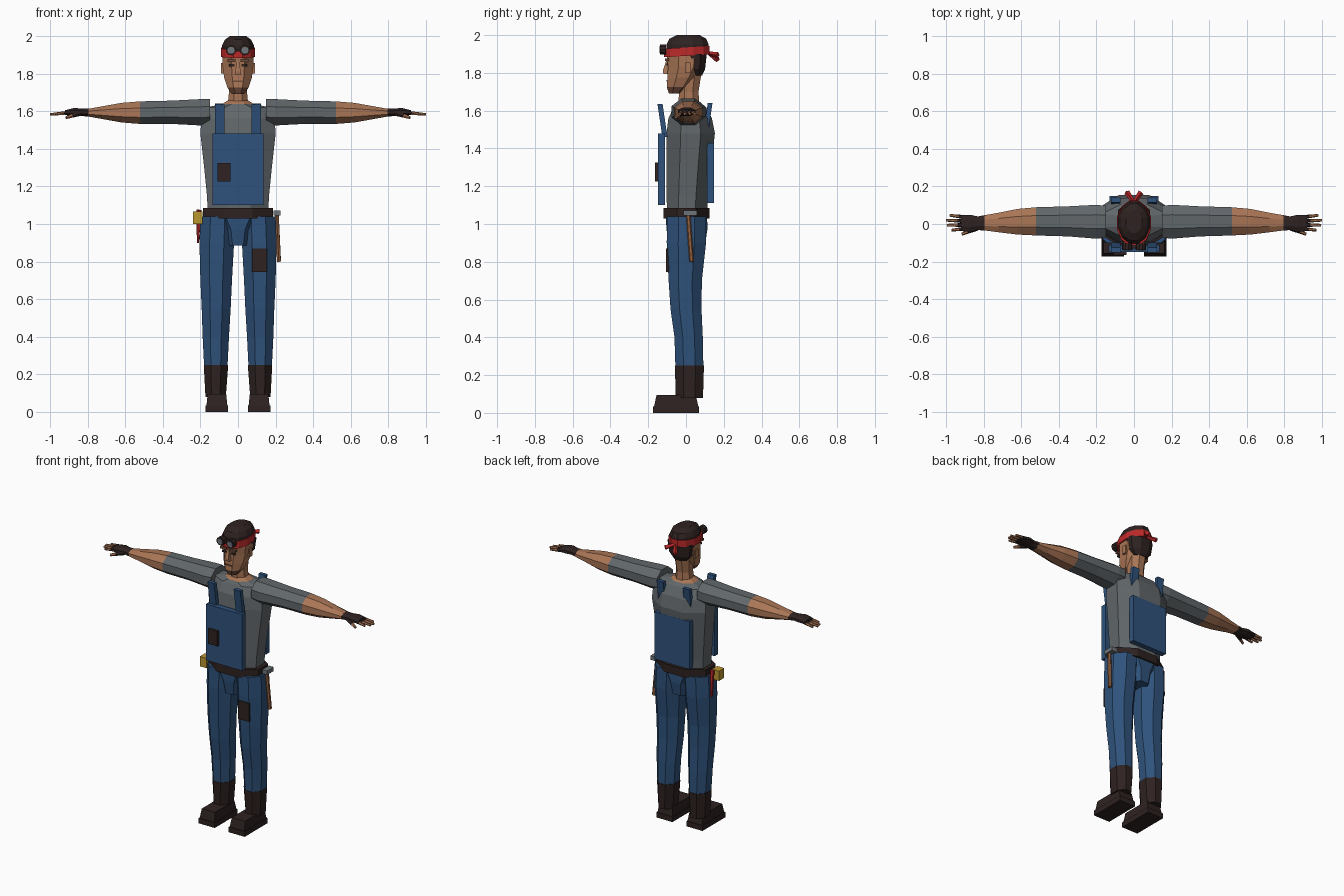
import bpy, bmesh, math
from mathutils import Vector, Matrix

cube = bpy.data.objects.get("Cube")
if cube:
    bpy.data.objects.remove(cube, do_unlink=True)


def material(name, rgb):
    m = bpy.data.materials.new(name)
    m.use_nodes = True
    m.diffuse_color = (*rgb, 1)
    m.node_tree.nodes["Principled BSDF"].inputs["Base Color"].default_value = (*rgb, 1)
    return m


BLUE = material("denim blue", (0.028, 0.085, 0.2))
GRAY = material("shirt gray", (0.12, 0.135, 0.145))
SKIN = material("skin", (0.4, 0.18, 0.092))
DARK = material("dark leather", (0.027, 0.016, 0.015))
RED = material("bandana red", (0.5, 0.022, 0.022))
YELLOW = material("tape yellow", (0.5, 0.31, 0.03))
WOOD = material("handle wood", (0.3, 0.12, 0.05))
STEEL = material("steel", (0.16, 0.18, 0.2))
STUBBLE = material("stubble", (0.17, 0.075, 0.045))


def finish(name, bm, mats):
    bmesh.ops.recalc_face_normals(bm, faces=bm.faces)
    mesh = bpy.data.meshes.new(name)
    bm.to_mesh(mesh)
    bm.free()
    for m in mats:
        mesh.materials.append(m)
    ob = bpy.data.objects.new(name, mesh)
    bpy.context.collection.objects.link(ob)
    return ob


def loft(name, rings, mats, axis="z", side=1, n=8):
    """Skin rings (centre xyz, two radii); mats gives one colour per band."""
    bm = bmesh.new()
    used = list(dict.fromkeys(mats))
    grow = 1 / math.cos(math.pi / n)
    loops = []
    for x, y, z, a, b in rings:
        loop = []
        for i in range(n):
            t = (i + 0.5) * 2 * math.pi / n
            u, v = a * grow * math.cos(t), b * grow * math.sin(t)
            p = {"z": (x + u, y + v, z), "x": (x, y + u, z + v), "y": (x + u, y, z + v)}[axis]
            loop.append(bm.verts.new((p[0] * side, p[1], p[2])))
        loops.append(loop)
    for k in range(len(loops) - 1):
        lo, hi = loops[k], loops[k + 1]
        for i in range(n):
            j = (i + 1) % n
            f = bm.faces.new((lo[i], lo[j], hi[j], hi[i]))
            f.material_index = used.index(mats[min(k, len(mats) - 1)])
    bm.faces.new(loops[0])
    bm.faces.new(loops[-1]).material_index = used.index(mats[-1])
    return finish(name, bm, used)


def box(name, lo, hi, mat, taper=1.0, shift=0.0, side=1):
    """Box between two corners; the top may narrow and shift along y."""
    bm = bmesh.new()
    bmesh.ops.create_cube(bm, size=1)
    c, d = (Vector(lo) + Vector(hi)) / 2, Vector(hi) - Vector(lo)
    for v in bm.verts:
        k, dy = (taper, shift) if v.co.z > 0 else (1, 0)
        v.co = Vector(((c.x + v.co.x * d.x * k) * side, c.y + v.co.y * d.y * k + dy, c.z + v.co.z * d.z))
    return finish(name, bm, [mat])


def bar(name, a, b, r, mats, r2=None, side=1, n=6, split=0.5):
    """Tapered rod between two points, optionally in two colours."""
    a, b = Vector(a), Vector(b)
    bm = bmesh.new()
    r2 = r if r2 is None else r2
    stops = [0, 1] if len(mats) == 1 else [0, split, 1]
    rot = (b - a).to_track_quat("Z", "Y").to_matrix()
    loops = []
    for t in stops:
        rad = r + (r2 - r) * t
        ring = [a.lerp(b, t) + rot @ Vector((rad * math.cos(q), rad * math.sin(q), 0))
                for q in (i * 2 * math.pi / n for i in range(n))]
        loops.append([bm.verts.new((p.x * side, p.y, p.z)) for p in ring])
    for k in range(len(loops) - 1):
        for i in range(n):
            j = (i + 1) % n
            f = bm.faces.new((loops[k][i], loops[k][j], loops[k + 1][j], loops[k + 1][i]))
            f.material_index = k
    bm.faces.new(loops[0])
    bm.faces.new(loops[-1]).material_index = len(mats) - 1
    return finish(name, bm, mats)


# Torso, pelvis and belt
loft("shirt_torso", [(0, .005, 1.05, .16, .105), (0, .007, 1.15, .165, .11), (0, .015, 1.3, .18, .118),
                     (0, .025, 1.48, .2, .128), (0, .022, 1.56, .195, .115), (0, .02, 1.62, .17, .085),
                     (0, .015, 1.638, .085, .068), (0, .013, 1.656, .055, .05)],
     [GRAY] * 5 + [GRAY, SKIN])
loft("pelvis", [(0, .005, .885, .07, .095), (0, .005, .97, .09, .108), (0, .002, 1.05, .17, .11)], [BLUE])
loft("belt", [(0, .002, 1.03, .187, .122), (0, .002, 1.085, .187, .122)], [DARK])

# Overall bibs, straps, pocket and knee patch
box("front_bib", (-.135, -.148, 1.1), (.135, -.112, 1.48), BLUE)
box("back_bib", (-.13, .112, 1.11), (.13, .148, 1.43), BLUE)
box("bib_pocket", (-.11, -.165, 1.225), (-.04, -.147, 1.325), DARK)
box("knee_patch", (.075, -.106, .745), (.155, -.08, .87), DARK)

for s, tag in ((1, "left"), (-1, "right")):
    box(tag + "_front_strap", (.073, -.125, 1.46), (.122, -.098, 1.635), BLUE, shift=-.026, side=s)
    box(tag + "_back_strap", (.073, .085, 1.43), (.122, .11, 1.64), BLUE, shift=.03, side=s)

    # Legs and boots
    loft(tag + "_trouser_leg", [(.118, .018, .24, .062, .074), (.118, .014, .4, .07, .075),
                                (.116, 0, .55, .077, .082), (.116, -.004, .7, .084, .088),
                                (.113, .002, .9, .092, .104), (.108, .003, 1.04, .092, .104)], [BLUE], side=s)
    loft(tag + "_boot_shaft", [(.119, .018, .08, .054, .072), (.117, .018, .25, .065, .077)], [DARK], side=s)
    box(tag + "_boot_sole", (.052, -.174, 0), (.172, .07, .035), DARK, side=s)
    box(tag + "_boot_foot", (.056, -.17, .03), (.168, .066, .095), DARK, taper=.88, side=s)

    # Arms: short sleeve, bare forearm, glove
    loft(tag + "_arm", [(.15, .012, 1.597, .085, .068), (.2, .012, 1.594, .09, .07), (.35, .014, 1.594, .08, .062),
                        (.52, .014, 1.592, .075, .06), (.62, .012, 1.592, .068, .052),
                        (.72, .008, 1.592, .052, .034), (.81, .006, 1.592, .038, .018)],
         [GRAY] * 3 + [SKIN] * 3, axis="x", side=s)
    loft(tag + "_glove", [(.795, .006, 1.592, .041, .021), (.83, .004, 1.594, .036, .02),
                          (.87, .003, 1.596, .046, .021), (.92, .005, 1.592, .042, .013)],
         [DARK], axis="x", side=s)
    for i, reach in enumerate((.97, .995, 1.0, .98)):
        y = -.026 + i * .021
        bar(f"{tag}_finger_{i + 1}", (.905, y, 1.592), (reach, y * 1.25, 1.583), .011, [DARK, SKIN],
            r2=.007, side=s, split=.35)
    bar(tag + "_thumb", (.835, -.02, 1.59), (.915, -.054, 1.565), .016, [DARK, SKIN], r2=.008, side=s, split=.6)

    # Face and headgear pairs
    box(tag + "_ear", (.072, -.004, 1.8), (.09, .025, 1.855), SKIN, side=s)
    box(tag + "_eye", (.018, -.1025, 1.838), (.048, -.094, 1.85), DARK, side=s)
    box(tag + "_brow", (.014, -.11, 1.862), (.056, -.09, 1.876), STUBBLE, side=s)
    bar(tag + "_goggle", (.037, -.105, 1.924), (.037, -.138, 1.924), .028, [DARK], side=s, n=10)
    bar(tag + "_goggle_lens", (.037, -.136, 1.924), (.037, -.141, 1.924), .019, [STEEL], side=s, n=10)
    bar(tag + "_bandana_tail", (.002, .118, 1.905), (.038, .168, 1.882 + .012 * s), .009, [RED],
        r2=.016, side=s, n=4)

# Neck and head
loft("neck", [(0, .016, 1.63, .055, .055), (0, .014, 1.7, .048, .052), (0, .02, 1.8, .055, .062)], [SKIN])
loft("head", [(0, -.06, 1.69, .032, .03), (0, -.04, 1.725, .056, .062), (0, -.018, 1.775, .073, .08),
              (0, 0, 1.83, .081, .096), (0, .003, 1.9, .083, .104)], [STUBBLE, SKIN, SKIN, SKIN])
loft("nose", [(0, -.098, 1.795, .018, .022), (0, -.1, 1.812, .014, .022), (0, -.095, 1.865, .007, .01)],
     [SKIN], n=4)
box("mouth", (-.026, -.104, 1.755), (.026, -.085, 1.763), STUBBLE)
loft("hair", [(0, .055, 1.785, .045, .03), (0, .052, 1.82, .074, .049), (0, .05, 1.9, .086, .06)], [DARK])

# Cap, bandana and goggle bridge
loft("cap", [(0, .008, 1.9, .084, .112), (0, .008, 1.95, .084, .112), (0, .01, 1.98, .07, .098),
             (0, .012, 2.0, .042, .06)], [DARK], n=12)
band = loft("bandana", [(0, .004, 1.89, .091, .121), (0, .004, 1.935, .09, .12)], [RED], n=12)
for v in band.data.vertices:
    v.co.z += v.co.y * .06
box("goggle_bridge", (-.02, -.13, 1.917), (.02, -.112, 1.931), DARK)

# Belt tools
box("tape_measure", (-.24, -.065, 1.0), (-.188, -.01, 1.066), YELLOW)
bar("screwdriver", (-.208, .018, 1.075), (-.213, .03, .9), .015, [RED], r2=.006)
bar("hammer_handle", (.206, .012, 1.05), (.218, .03, .8), .012, [WOOD])
box("hammer_head", (.19, -.012, 1.045), (.226, .058, 1.072), STEEL)
